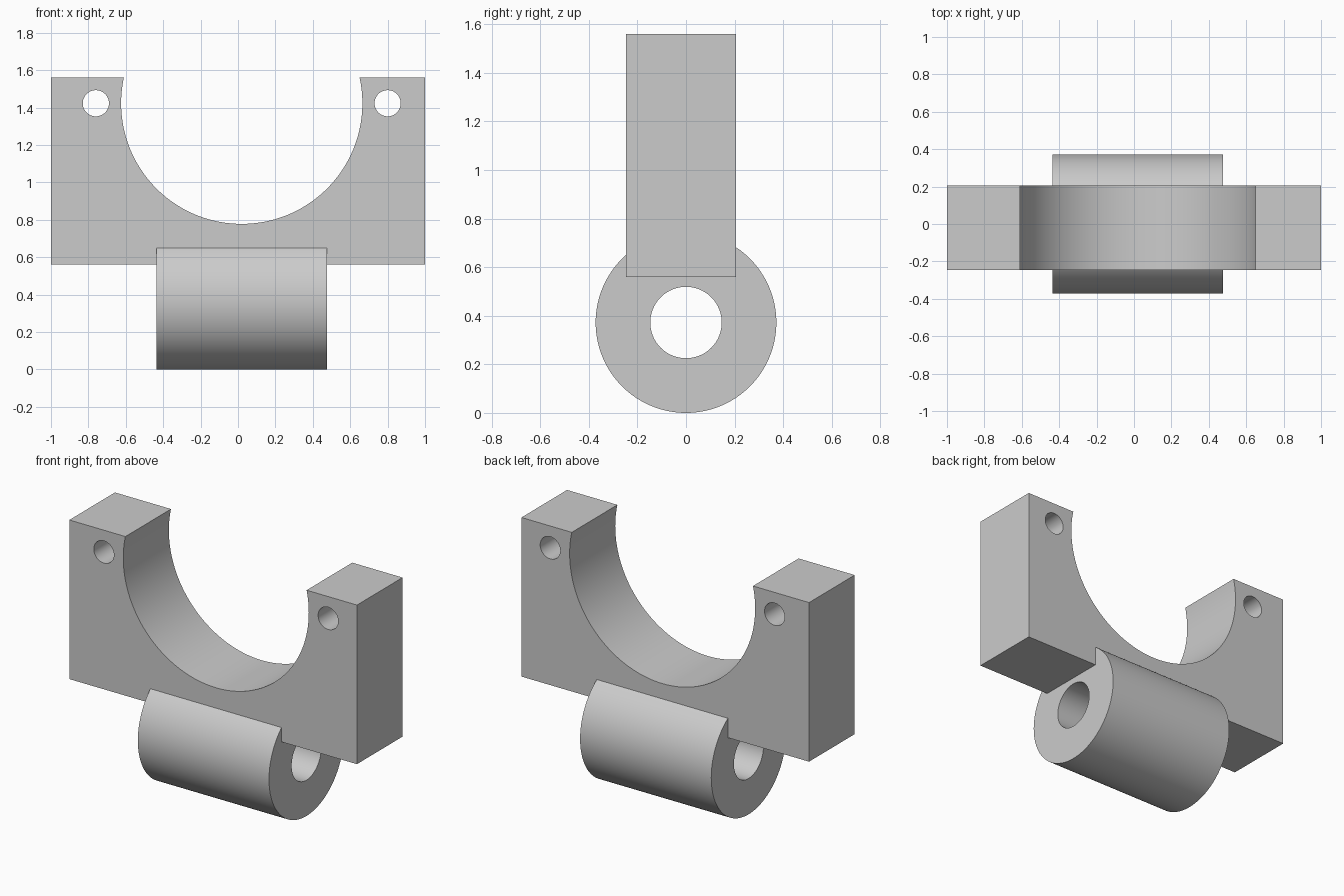
import bpy
import math

if "Cube" in bpy.data.objects:
    bpy.data.objects.remove(bpy.data.objects["Cube"], do_unlink=True)

# Single plain finish
grey = bpy.data.materials.new("plain_grey")
grey.use_nodes = True
colour = (0.6, 0.6, 0.6, 1.0)
grey.diffuse_color = colour
grey.node_tree.nodes["Principled BSDF"].inputs["Base Color"].default_value = colour

MID_X = 0.02        # centre line of the bores and barrel
BORE_Z = 1.423      # height of saddle and bolt hole centres
BARREL_Z = 0.372    # height of the barrel axis
FRONT, BACK = -0.247, 0.206


def finish(obj, name):
    obj.name = name
    obj.data.materials.clear()
    obj.data.materials.append(grey)
    return obj


def cylinder(name, radius, length, location, axis, sides=96):
    turn = (math.pi / 2, 0, 0) if axis == "Y" else (0, math.pi / 2, 0)
    bpy.ops.mesh.primitive_cylinder_add(
        vertices=sides, radius=radius, depth=length, location=location, rotation=turn)
    return finish(bpy.context.object, name)


def combine(target, tool, operation):
    """Apply a boolean and discard the tool body."""
    tool.hide_render = True
    mod = target.modifiers.new(operation.lower(), "BOOLEAN")
    mod.operation, mod.solver, mod.object = operation, "EXACT", tool
    bpy.context.view_layer.objects.active = target
    bpy.ops.object.modifier_apply(modifier=mod.name)
    bpy.data.objects.remove(tool, do_unlink=True)


# Upright block
bpy.ops.mesh.primitive_cube_add(size=1, location=(0, (FRONT + BACK) / 2, 1.06))
bracket = finish(bpy.context.object, "saddle_bracket")
bracket.scale = (2, BACK - FRONT, 1)
bpy.ops.object.transform_apply(location=False, rotation=False, scale=True)

# Hinge barrel joined to the underside
barrel = cylinder("hinge_barrel", 0.372, 0.912, (MID_X, 0, BARREL_Z), "X", 128)
combine(bracket, barrel, "UNION")

# Open saddle, pin bore and the pair of bolt holes
cutters = [
    cylinder("saddle_cutter", 0.645, 1, (MID_X, 0, BORE_Z), "Y", 160),
    cylinder("pin_bore_cutter", 0.147, 1.5, (MID_X, 0, BARREL_Z), "X", 64),
]
for side in (-1, 1):
    cutters.append(cylinder("bolt_hole_cutter", 0.07, 1,
                            (MID_X + side * 0.78, 0, BORE_Z), "Y", 48))
for cutter in cutters:
    combine(bracket, cutter, "DIFFERENCE")

# Smooth curved walls, crisp edges
bpy.ops.object.select_all(action="DESELECT")
bracket.select_set(True)
bpy.context.view_layer.objects.active = bracket
bpy.ops.object.shade_smooth_by_angle(angle=math.radians(30))
